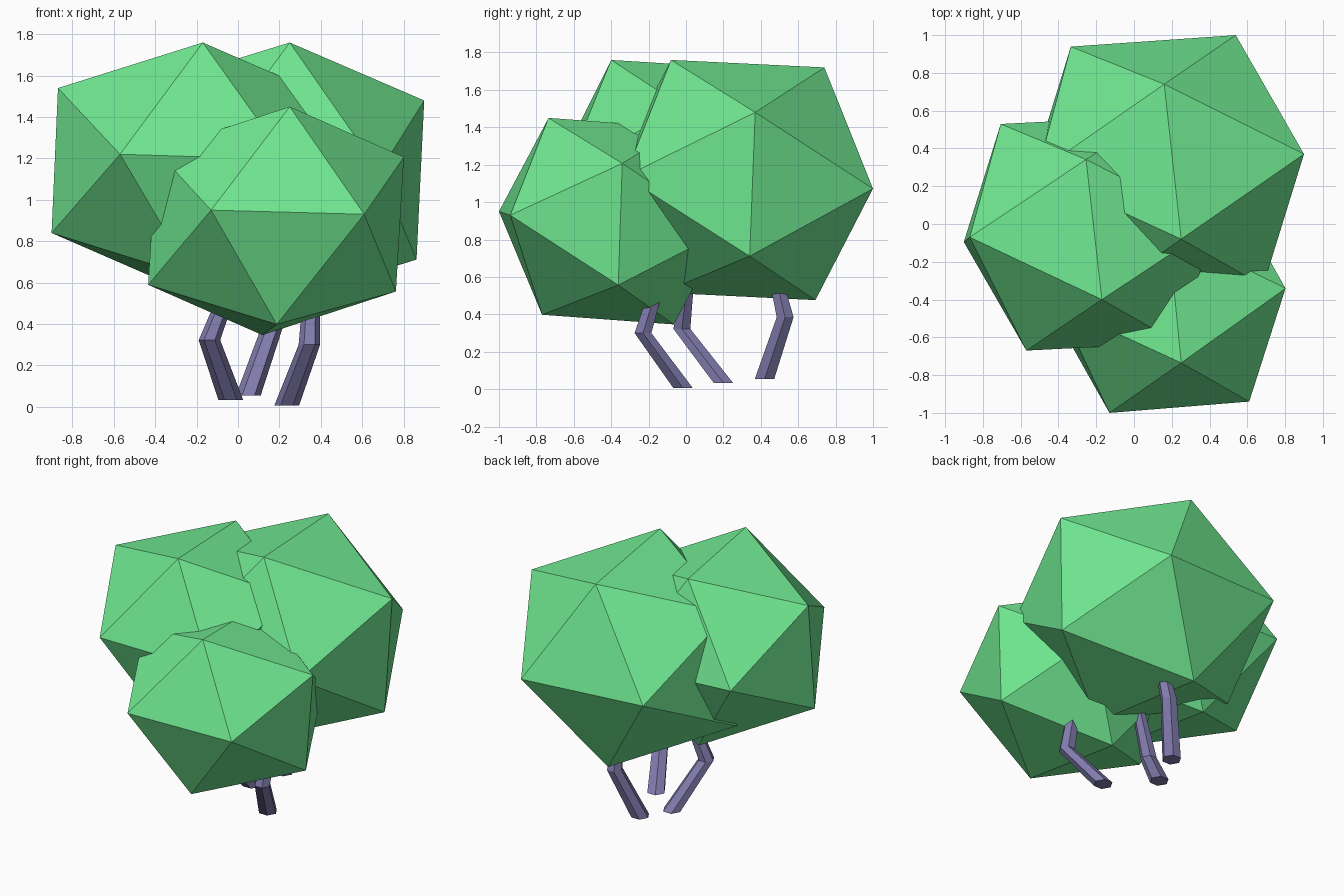
import bpy, bmesh, math
from mathutils import Vector, Matrix

if "Cube" in bpy.data.objects:
    bpy.data.objects.remove(bpy.data.objects["Cube"])


def material(name, color):
    m = bpy.data.materials.new(name)
    m.diffuse_color = color
    m.use_nodes = True
    m.node_tree.nodes["Principled BSDF"].inputs["Base Color"].default_value = m.diffuse_color
    return m


leaf = material("leaf_green", (0.16, 0.80, 0.28, 1))
bark = material("bark_purple", (0.22, 0.20, 0.42, 1))


def finish(bm, name, mat):
    bmesh.ops.recalc_face_normals(bm, faces=bm.faces)
    me = bpy.data.meshes.new(name)
    bm.to_mesh(me)
    bm.free()
    me.materials.append(mat)
    bpy.context.collection.objects.link(bpy.data.objects.new(name, me))


def columns(vectors):
    return Matrix(vectors).transposed()


def foliage(name, center, corners):
    """Icosahedron oriented so that one face lands on the three given corners."""
    c = Vector(center)
    bm = bmesh.new()
    bmesh.ops.create_icosphere(bm, subdivisions=1, radius=1)
    bm.faces.ensure_lookup_table()
    source = columns([v.co.copy() for v in bm.faces[0].verts])
    target = columns([Vector(p) - c for p in corners])
    fit = target @ source.inverted()
    for v in bm.verts:
        v.co = fit @ v.co + c
    finish(bm, name, leaf)


def trunk(name, path, radii=(0.06, 0.052, 0.036), sides=6):
    """Bent, tapering prism with level cross-sections."""
    bm = bmesh.new()
    rings = []
    for (x, y, z), r in zip(path, radii):
        angles = [math.tau * i / sides for i in range(sides)]
        rings.append([bm.verts.new((x + r * math.cos(a), y + r * math.sin(a), z)) for a in angles])
    for low, high in zip(rings, rings[1:]):
        for i in range(sides):
            j = (i + 1) % sides
            bm.faces.new((low[i], low[j], high[j], high[i]))
    bm.faces.new(rings[0])
    bm.faces.new(rings[-1])
    finish(bm, name, bark)


# Leaf clumps
foliage("back_foliage", (0.175, 0.306, 1.118),
        [(0.25, -0.08, 1.76), (0.16, 0.74, 1.72), (0.90, 0.37, 1.48)])
foliage("left_foliage", (-0.237, -0.05, 1.17),
        [(-0.17, -0.40, 1.76), (-0.87, -0.07, 1.54), (-0.57, -0.67, 1.22)])
foliage("front_foliage", (0.184, -0.40, 0.898),
        [(0.25, -0.735, 1.45), (-0.13, -1.0, 0.95), (0.61, -0.94, 0.93)])

# Bent trunks
trunk("front_trunk", [(0.235, -0.015, 0.005), (0.345, -0.23, 0.30), (0.36, -0.12, 0.66)])
trunk("left_trunk", [(-0.035, 0.2, 0.033), (-0.138, -0.022, 0.322), (0.0, 0.02, 0.68)])
trunk("back_trunk", [(0.05, 0.42, 0.055), (0.165, 0.53, 0.385), (0.17, 0.45, 0.72)])
